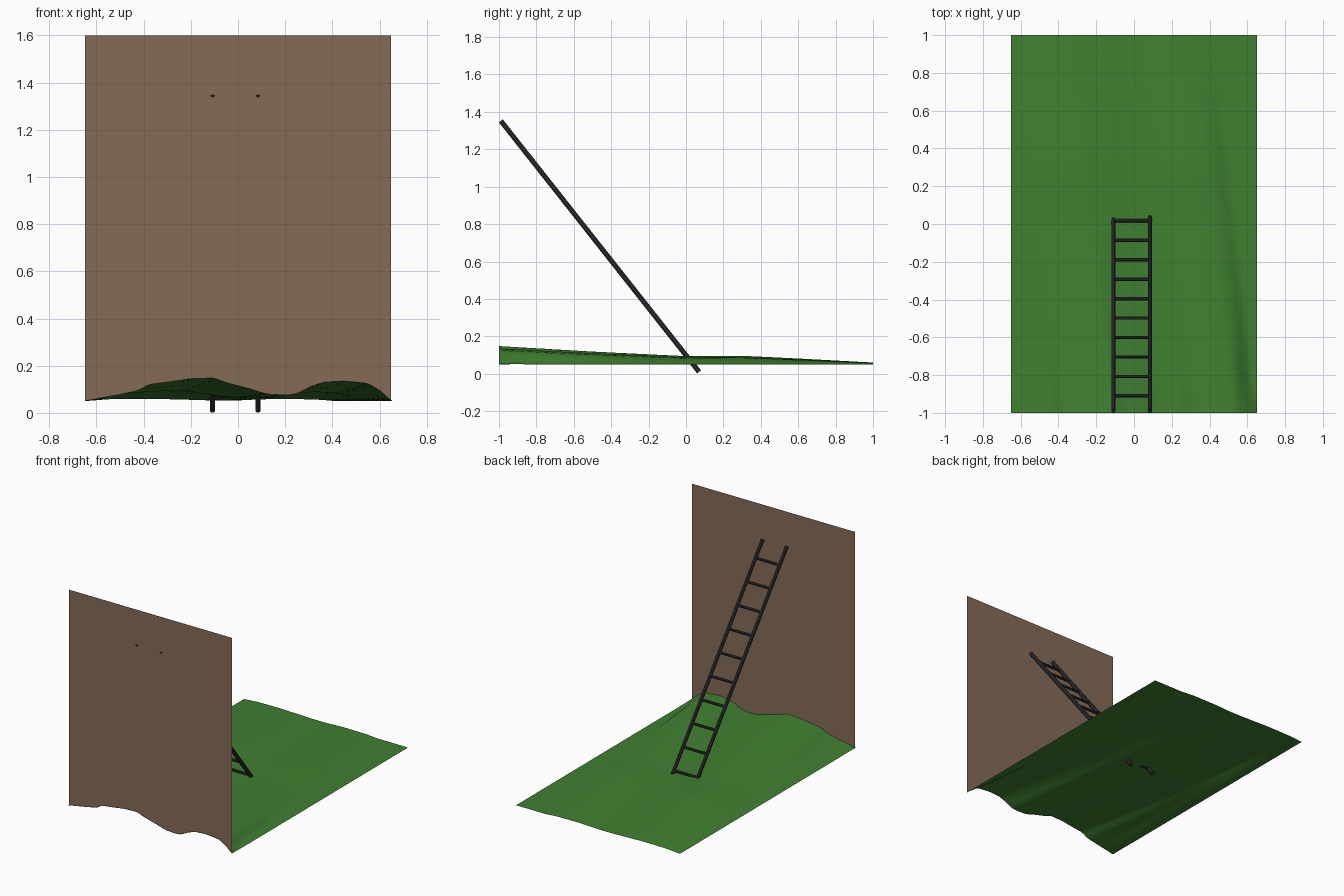
import bpy, bmesh, math
from mathutils import Vector

if "Cube" in bpy.data.objects:
    bpy.data.objects.remove(bpy.data.objects["Cube"])


def material(name, rgb):
    m = bpy.data.materials.new(name)
    m.diffuse_color = (*rgb, 1)
    m.use_nodes = True
    m.node_tree.nodes["Principled BSDF"].inputs["Base Color"].default_value = m.diffuse_color
    return m


GRASS = material("grass green", (0.05, 0.215, 0.03))
BROWN = material("earth brown", (0.235, 0.147, 0.097))
DARK = material("dark iron", (0.03, 0.03, 0.032))


def finish(bm, name, mat, smooth=False):
    me = bpy.data.meshes.new(name)
    bm.to_mesh(me)
    bm.free()
    me.materials.append(mat)
    for p in me.polygons:
        p.use_smooth = smooth
    ob = bpy.data.objects.new(name, me)
    bpy.context.collection.objects.link(ob)
    return ob


def interp(pts, v):
    if v <= pts[0][0]:
        return pts[0][1]
    for (a, ha), (b, hb) in zip(pts, pts[1:]):
        if v <= b:
            return ha + (hb - ha) * (v - a) / (b - a)
    return pts[-1][1]


# Ground: front-edge hill profile that fades to the back and drifts sideways
W = 0.652
PROFILE = [(-.65, .05), (-.6, .06), (-.5, .078), (-.42, .095), (-.38, .12), (-.3, .13),
           (-.2, .145), (-.1, .148), (-.05, .128), (0, .115), (.05, .102), (.12, .08),
           (.2, .075), (.25, .081), (.3, .108), (.36, .13), (.45, .135), (.55, .125),
           (.6, .097), (.65, .052)]
FADE = [(-1, 1), (-.5, .7), (0, .45), (.3, .47), (.6, .32), (1, .1)]


def height(x, y):
    u = x + 0.12 * (y + 1)
    rim = min(1, (W - abs(x)) / 0.1)
    rim = rim + (1 - rim) * max(0, -y - 0.8) / 0.2
    return 0.05 + (interp(PROFILE, u) - 0.05) * interp(FADE, y) * rim


NX, NY = 60, 40
bm = bmesh.new()
rows = []
for j in range(NY + 1):
    y = -1 + 2 * j / NY
    xs = [-W + 2 * W * i / NX for i in range(NX + 1)]
    rows.append([bm.verts.new((x, y, height(x, y))) for x in xs])
for r0, r1 in zip(rows, rows[1:]):
    for i in range(NX):
        bm.faces.new((r0[i], r0[i + 1], r1[i + 1], r1[i]))
finish(bm, "ground", GRASS, True)

# Wall: thin sheet whose lower edge follows the ground
WALL_Y, WALL_W = -0.996, 0.648
bm = bmesh.new()
cols = []
for i in range(NX + 1):
    x = -WALL_W + 2 * WALL_W * i / NX
    cols.append([bm.verts.new((x, WALL_Y, z)) for z in (height(x, WALL_Y), 1.6)])
for a, b in zip(cols, cols[1:]):
    bm.faces.new((a[0], b[0], b[1], a[1]))
finish(bm, "wall", BROWN)

# Ladder: leaning rails that just pierce the wall, with ten rungs
FOOT, TOP = Vector((0, 0.07, 0.01)), Vector((0, -0.990, 1.352))
LEFT, RIGHT = -0.108, 0.084


def rod(name, p, q, rx, ry, sides):
    bm = bmesh.new()
    bmesh.ops.create_cone(bm, cap_ends=True, segments=sides, radius1=1, radius2=1,
                          depth=(q - p).length)
    for v in bm.verts:
        a = math.pi / sides
        x, y = v.co.x, v.co.y
        v.co.x = rx * (x * math.cos(a) - y * math.sin(a))
        v.co.y = ry * (x * math.sin(a) + y * math.cos(a))
    d = (q - p).normalized()
    side = Vector((1, 0, 0)) if abs(d.x) < 0.5 else Vector((0, 1, 0))
    up = d.cross(side)
    mid = (p + q) / 2
    for v in bm.verts:
        v.co = mid + side * v.co.x + up * v.co.y + d * v.co.z
    bmesh.ops.recalc_face_normals(bm, faces=bm.faces)
    return finish(bm, name, DARK)


for name, x in (("left_rail", LEFT), ("right_rail", RIGHT)):
    off = Vector((x, 0, 0))
    rod(name, FOOT + off, TOP + off, 0.0115, 0.0145, 8)

for k in range(10):
    y = 0.017 - 0.103 * k
    c = FOOT.lerp(TOP, (FOOT.y - y) / (FOOT.y - TOP.y))
    rod(f"rung_{k + 1}", c + Vector((LEFT, 0, 0)), c + Vector((RIGHT, 0, 0)),
        0.0095, 0.0095, 8)
